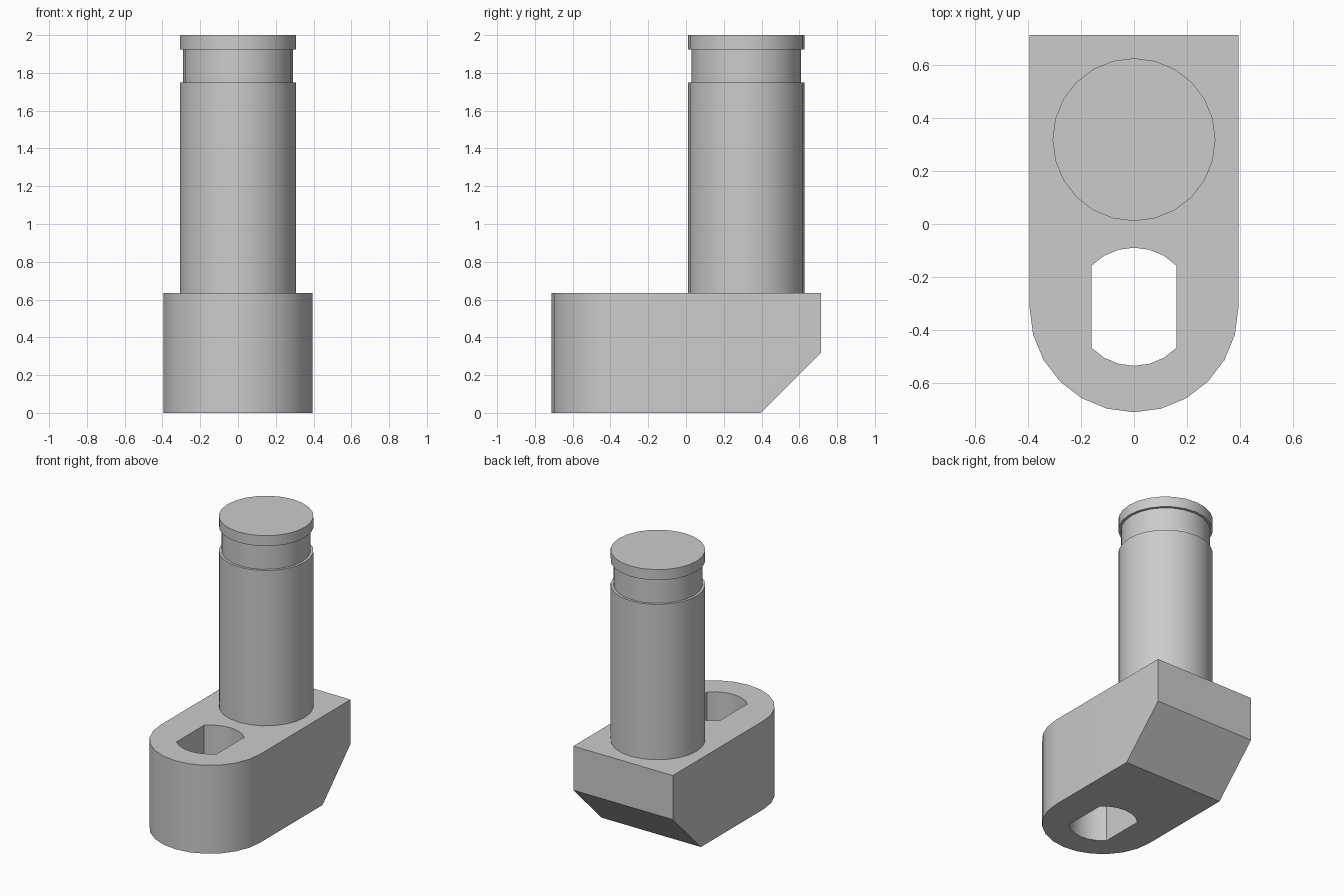
import bpy, bmesh
from math import sin, cos, pi, radians, asin
from mathutils import Vector

if "Cube" in bpy.data.objects:
    bpy.data.objects.remove(bpy.data.objects["Cube"])

steel = bpy.data.materials.new("plain grey")
steel.use_nodes = True
GREY = (0.6, 0.6, 0.6, 1)
steel.diffuse_color = GREY
steel.node_tree.nodes["Principled BSDF"].inputs["Base Color"].default_value = GREY


def arc(cy, r, a0, a1, steps):
    """Points on an arc centred on (0, cy), angles in radians."""
    angles = [a0 + (a1 - a0) * i / steps for i in range(steps + 1)]
    return [(r * cos(a), cy + r * sin(a)) for a in angles]


def prism(bm, outline, z0, z1):
    face = bm.faces.new([bm.verts.new((x, y, z0)) for x, y in outline])
    top = bmesh.ops.extrude_face_region(bm, geom=[face])["geom"]
    verts = [g for g in top if isinstance(g, bmesh.types.BMVert)]
    bmesh.ops.translate(bm, verts=verts, vec=(0, 0, z1 - z0))


def make_object(name, bm):
    bmesh.ops.recalc_face_normals(bm, faces=bm.faces[:])
    mesh = bpy.data.meshes.new(name)
    bm.to_mesh(mesh)
    bm.free()
    mesh.materials.append(steel)
    obj = bpy.data.objects.new(name, mesh)
    bpy.context.collection.objects.link(obj)
    return obj


def activate(obj):
    bpy.ops.object.select_all(action='DESELECT')
    obj.select_set(True)
    bpy.context.view_layer.objects.active = obj


# Base block: rounded front, square back, lower back edge cut at an angle
HALF, BACK, HEIGHT = 0.395, 0.714, 0.635
bm = bmesh.new()
outline = arc(-0.317, HALF, -pi, 0, 12) + [(HALF, BACK), (-HALF, BACK)]
prism(bm, outline, 0, HEIGHT)
cut = bmesh.ops.bisect_plane(
    bm, geom=bm.verts[:] + bm.edges[:] + bm.faces[:],
    plane_co=Vector((0, 0.395, 0)), plane_no=Vector((0, 1, -1)), clear_outer=True)
rim = [g for g in cut["geom_cut"] if isinstance(g, bmesh.types.BMEdge)]
rim = [e for e in bm.edges if e.is_boundary]
bmesh.ops.holes_fill(bm, edges=rim, sides=0)
base = make_object("base_block", bm)

# Through slot: a circle with two flat sides
SLOT_Y, SLOT_R, FLAT = -0.313, 0.2235, 0.16
half_angle = asin(FLAT / SLOT_R)
bm = bmesh.new()
slot = [p for mid in (pi / 2, -pi / 2)
        for p in arc(SLOT_Y, SLOT_R, mid - half_angle, mid + half_angle, 6)]
prism(bm, slot, -0.1, HEIGHT + 0.1)
cutter = make_object("slot_cutter", bm)
cutter.hide_render = True

hole = base.modifiers.new("slot", 'BOOLEAN')
hole.operation = 'DIFFERENCE'
hole.solver = 'EXACT'
hole.object = cutter
activate(base)
bpy.ops.object.modifier_apply(modifier=hole.name)
bpy.data.objects.remove(cutter)

# Upright pin with a retaining groove near the top, as one turned profile
PIN_R, GROOVE_R, SIDES = 0.308, 0.29, 24
profile = [(PIN_R, HEIGHT), (PIN_R, 1.75), (GROOVE_R, 1.75),
           (GROOVE_R, 1.925), (PIN_R, 1.925), (PIN_R, 2.0)]
bm = bmesh.new()
rings = [[bm.verts.new((r * cos(2 * pi * i / SIDES), r * sin(2 * pi * i / SIDES), z))
          for i in range(SIDES)] for r, z in profile]
for low, high in zip(rings, rings[1:]):
    for i in range(SIDES):
        j = (i + 1) % SIDES
        bm.faces.new((low[i], low[j], high[j], high[i]))
bm.faces.new(rings[0])
bm.faces.new(rings[-1])
pin = make_object("grooved_pin", bm)
pin.location.y = 0.319

# Smooth the round walls, keep the edges crisp
for obj in (base, pin):
    activate(obj)
    bpy.ops.object.shade_smooth_by_angle(angle=radians(30))
